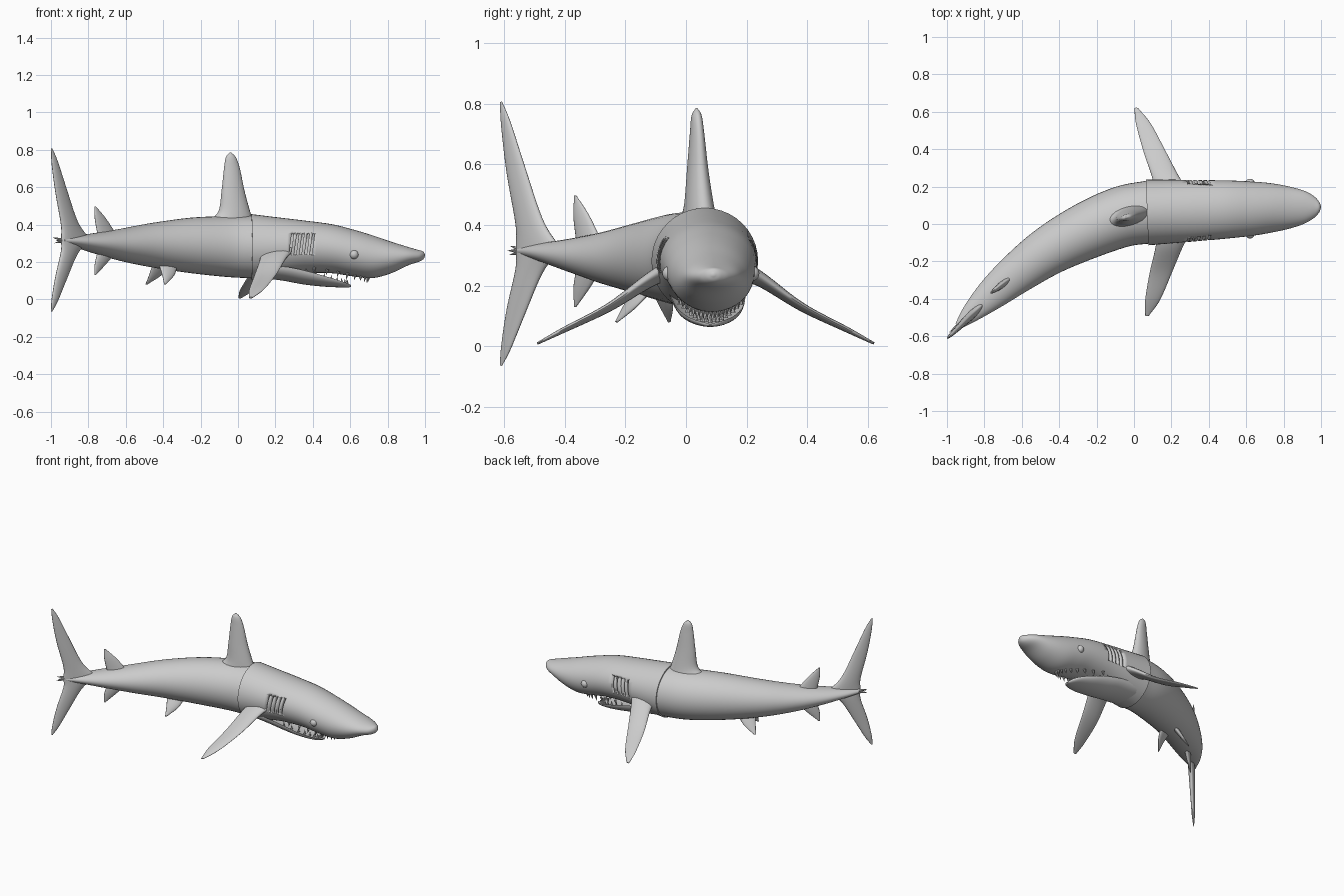
import bpy, bmesh, math
from mathutils import Vector

cube = bpy.data.objects.get("Cube")
if cube:
    bpy.data.objects.remove(cube)

# Single flat grey
grey = bpy.data.materials.new("shark grey")
grey.use_nodes = True
grey.diffuse_color = (0.6, 0.6, 0.6, 1)
grey.node_tree.nodes["Principled BSDF"].inputs["Base Color"].default_value = (0.6, 0.6, 0.6, 1)


def finish(name, bm, angle=40):
    bmesh.ops.recalc_face_normals(bm, faces=bm.faces)
    mesh = bpy.data.meshes.new(name)
    bm.to_mesh(mesh)
    bm.free()
    mesh.materials.append(grey)
    obj = bpy.data.objects.new(name, mesh)
    bpy.context.collection.objects.link(obj)
    smooth(obj, angle)
    return obj


def smooth(obj, angle=40):
    bpy.ops.object.select_all(action="DESELECT")
    obj.select_set(True)
    bpy.context.view_layer.objects.active = obj
    bpy.ops.object.shade_smooth_by_angle(angle=math.radians(angle))


def resample(stations, steps):
    """Catmull-Rom interpolation between stations of plain numbers."""
    pts = [Vector(s) for s in stations]
    pts = [2 * pts[0] - pts[1]] + pts + [2 * pts[-1] - pts[-2]]
    out = []
    for a, b, c, d in zip(pts, pts[1:], pts[2:], pts[3:]):
        for i in range(steps):
            t = i / steps
            out.append(0.5 * (2 * b + (c - a) * t + (2 * a - 5 * b + 4 * c - d) * t**2
                              + (3 * b - a - 3 * c + d) * t**3))
    return out + [pts[-2]]


def loft(name, rings, angle=40):
    bm = bmesh.new()
    loops = [[bm.verts.new(p) for p in ring] for ring in rings]
    n = len(loops[0])
    for a, b in zip(loops, loops[1:]):
        for i in range(n):
            bm.faces.new((a[i], a[(i + 1) % n], b[(i + 1) % n], b[i]))
    bm.faces.new(loops[0])
    bm.faces.new(loops[-1])
    return finish(name, bm, angle)


def trunk(name, stations, scoop=False, sides=40, steps=5):
    """Sections of (x, y, half width, top z, bottom z) across the spine."""
    st = resample(stations, steps)
    rings = []
    for i, s in enumerate(st):
        p, q = st[max(i - 1, 0)], st[min(i + 1, len(st) - 1)]
        side = Vector((p[1] - q[1], q[0] - p[0], 0)).normalized()
        ring = []
        for k in range(sides):
            a = math.tau * k / sides
            up = math.sin(a)
            z = (s[3] + s[4]) / 2 + up * (s[3] - s[4]) / 2
            if scoop:
                z = s[3] + (s[3] - s[4]) * (up if up < 0 else -0.5 * up)
            ring.append(Vector((s[0], s[1], z)) + side * s[2] * math.cos(a))
        rings.append(ring)
    return loft(name, rings)


def fin(name, stations, sides=20, steps=6):
    """Sections of (leading point, trailing point, half thickness)."""
    lead = resample([s[0] for s in stations], steps)
    trail = resample([s[1] for s in stations], steps)
    thick = resample([(s[2], 0) for s in stations], steps)
    span = (lead[-1] + trail[-1]) - (lead[0] + trail[0])
    normal = (lead[0] - trail[0]).cross(span).normalized()
    rings = [[(a + b) / 2 + (a - b) / 2 * math.cos(math.tau * k / sides)
              + normal * t[0] * math.sin(math.tau * k / sides) for k in range(sides)]
             for a, b, t in zip(lead, trail, thick)]
    return loft(name, rings, 60)


def spike(name, base, tip, radius):
    base, tip = Vector(base), Vector(tip)
    d = tip - base
    bm = bmesh.new()
    bmesh.ops.create_cone(bm, cap_ends=True, segments=8, radius1=radius, radius2=0, depth=d.length)
    rot = d.to_track_quat("Z", "Y")
    for v in bm.verts:
        v.co = (base + tip) / 2 + rot @ v.co
    return finish(name, bm)


# Curved rear body
trunk("rear_body", [
    (0.09, 0.065, 0.168, 0.447, 0.112), (-0.06, 0.04, 0.163, 0.445, 0.12),
    (-0.25, -0.035, 0.152, 0.437, 0.14), (-0.45, -0.14, 0.132, 0.41, 0.17),
    (-0.62, -0.26, 0.11, 0.378, 0.205), (-0.76, -0.375, 0.085, 0.355, 0.245),
    (-0.87, -0.475, 0.052, 0.34, 0.28), (-0.94, -0.545, 0.02, 0.33, 0.3)])

# Head with blunt snout
head = trunk("head", [
    (0.07, 0.062, 0.176, 0.456, 0.105), (0.2, 0.067, 0.17, 0.44, 0.12),
    (0.35, 0.072, 0.163, 0.422, 0.14), (0.5, 0.078, 0.155, 0.402, 0.14),
    (0.62, 0.082, 0.146, 0.372, 0.122), (0.72, 0.086, 0.134, 0.342, 0.114),
    (0.82, 0.088, 0.115, 0.308, 0.14), (0.91, 0.09, 0.088, 0.28, 0.182),
    (0.965, 0.09, 0.056, 0.264, 0.2), (0.99, 0.09, 0.028, 0.256, 0.214),
    (1.0, 0.09, 0.004, 0.24, 0.232)])

# Gill slits cut into both sides of the head
bm = bmesh.new()
for side in (-1, 1):
    for i in range(5):
        made = bmesh.ops.create_cube(bm, size=1)["verts"]
        for v in made:
            lean = 0.015 * v.co.z
            v.co = (0.285 + 0.028 * i + 0.011 * v.co.x + lean,
                    0.071 + side * 0.155 + 0.07 * v.co.y, 0.295 + 0.11 * v.co.z)
cutter = finish("gill_cutter", bm)
cutter.hide_render = True
cut = head.modifiers.new("gill slits", "BOOLEAN")
cut.operation, cut.object, cut.solver = "DIFFERENCE", cutter, "EXACT"
smooth(head)
bpy.ops.object.modifier_move_to_index(modifier=cut.name, index=0)
bpy.ops.object.modifier_apply(modifier=cut.name)
bpy.data.objects.remove(cutter)

# Open lower jaw
trunk("lower_jaw", [
    (0.1, 0.065, 0.12, 0.18, 0.118), (0.24, 0.07, 0.125, 0.175, 0.1),
    (0.35, 0.075, 0.12, 0.155, 0.08), (0.46, 0.078, 0.106, 0.125, 0.068),
    (0.55, 0.08, 0.075, 0.098, 0.064), (0.59, 0.08, 0.04, 0.084, 0.064),
    (0.605, 0.08, 0.006, 0.075, 0.068)], scoop=True)

# Teeth around both jaws
for i in range(17):
    s = (i - 8) / 8
    x, y, z = 0.7 - 0.29 * s * s, 0.083 + 0.105 * s, 0.122 + 0.05 * s * s
    spike("upper_tooth", (x, y, z), (x - 0.008, y, z - 0.034), 0.009)
    x, y, z = 0.585 - 0.22 * s * s, 0.08 + 0.1 * s, 0.078 + 0.06 * s * s
    spike("lower_tooth", (x, y, z), (x, y, z + 0.03), 0.008)

# Eyes
for name, y in (("left_eye", 0.217), ("right_eye", -0.053)):
    bm = bmesh.new()
    bmesh.ops.create_uvsphere(bm, u_segments=20, v_segments=12, radius=0.025)
    for v in bm.verts:
        v.co = Vector((0.62, y, 0.24)) + v.co * 1.0
    finish(name, bm)

# Dorsal fins, small belly fin
fin("dorsal_fin", [
    ((0.09, 0.075, 0.4), (-0.16, 0.01, 0.42), 0.055),
    ((0.065, 0.065, 0.47), (-0.105, 0.02, 0.47), 0.045),
    ((0.035, 0.055, 0.58), (-0.088, 0.022, 0.58), 0.033),
    ((0.01, 0.048, 0.7), (-0.075, 0.025, 0.7), 0.022),
    ((-0.012, 0.042, 0.76), (-0.065, 0.028, 0.76), 0.016),
    ((-0.037, 0.036, 0.785), (-0.045, 0.034, 0.785), 0.003)])
for name, base, mid, tip in (("second_dorsal_fin", 0.345, 0.43, 0.497),
                             ("anal_fin", 0.255, 0.19, 0.13)):
    fin(name, [
        ((-0.65, -0.28, base), (-0.75, -0.36, base), 0.018),
        ((-0.705, -0.32, mid), (-0.765, -0.37, mid), 0.012),
        ((-0.76, -0.362, tip), (-0.768, -0.368, tip), 0.003)])

# Tail fin lobes and ragged tail end
for name, d in (("upper_tail_lobe", 1), ("lower_tail_lobe", -0.79)):
    def z(h):
        return 0.32 + h * d
    fin(name, [
        ((-0.8, -0.42, z(0.01)), (-0.945, -0.56, z(0)), 0.022),
        ((-0.86, -0.475, z(0.1)), (-0.945, -0.56, z(0.08)), 0.02),
        ((-0.92, -0.535, z(0.28)), (-0.975, -0.59, z(0.25)), 0.014),
        ((-0.965, -0.58, z(0.42)), (-0.995, -0.608, z(0.4)), 0.009),
        ((-0.993, -0.607, z(0.487)), (-1.0, -0.614, z(0.485)), 0.002)])
for dx, dy, dz in ((-0.065, -0.05, 0.015), (-0.06, -0.055, -0.015), (-0.05, -0.06, 0)):
    spike("tail_tip", (-0.925, -0.53, 0.315), (-0.925 + dx, -0.53 + dy, 0.315 + dz), 0.014)

# Pectoral fins
for name, d, back in (("left_pectoral_fin", 1, 0.045), ("right_pectoral_fin", -1, 0)):
    def at(x, reach, z):
        return (x - back * reach / 0.43, 0.065 + reach * d, z)
    fin(name, [
        at and (at(0.3, 0.12, 0.265), at(0.12, 0.12, 0.235), 0.03),
        (at(0.26, 0.19, 0.225), at(0.115, 0.19, 0.205), 0.022),
        (at(0.205, 0.32, 0.135), at(0.085, 0.32, 0.12), 0.013),
        (at(0.14, 0.47, 0.055), at(0.06, 0.47, 0.05), 0.009),
        (at(0.08, 0.555, 0.01), at(0.06, 0.555, 0.008), 0.004)])

# Pelvic fins, splayed across the curved spine
for name, d in (("left_pelvic_fin", 1), ("right_pelvic_fin", -1)):
    def across(x, y, reach, z):
        return (x - 0.5 * reach * d, y + 0.87 * reach * d, z)
    fin(name, [
        (across(-0.34, -0.085, 0.035, 0.185), across(-0.44, -0.14, 0.035, 0.185), 0.016),
        (across(-0.375, -0.105, 0.07, 0.13), across(-0.44, -0.145, 0.07, 0.13), 0.011),
        (across(-0.435, -0.138, 0.1, 0.08), across(-0.445, -0.146, 0.1, 0.08), 0.003)])
